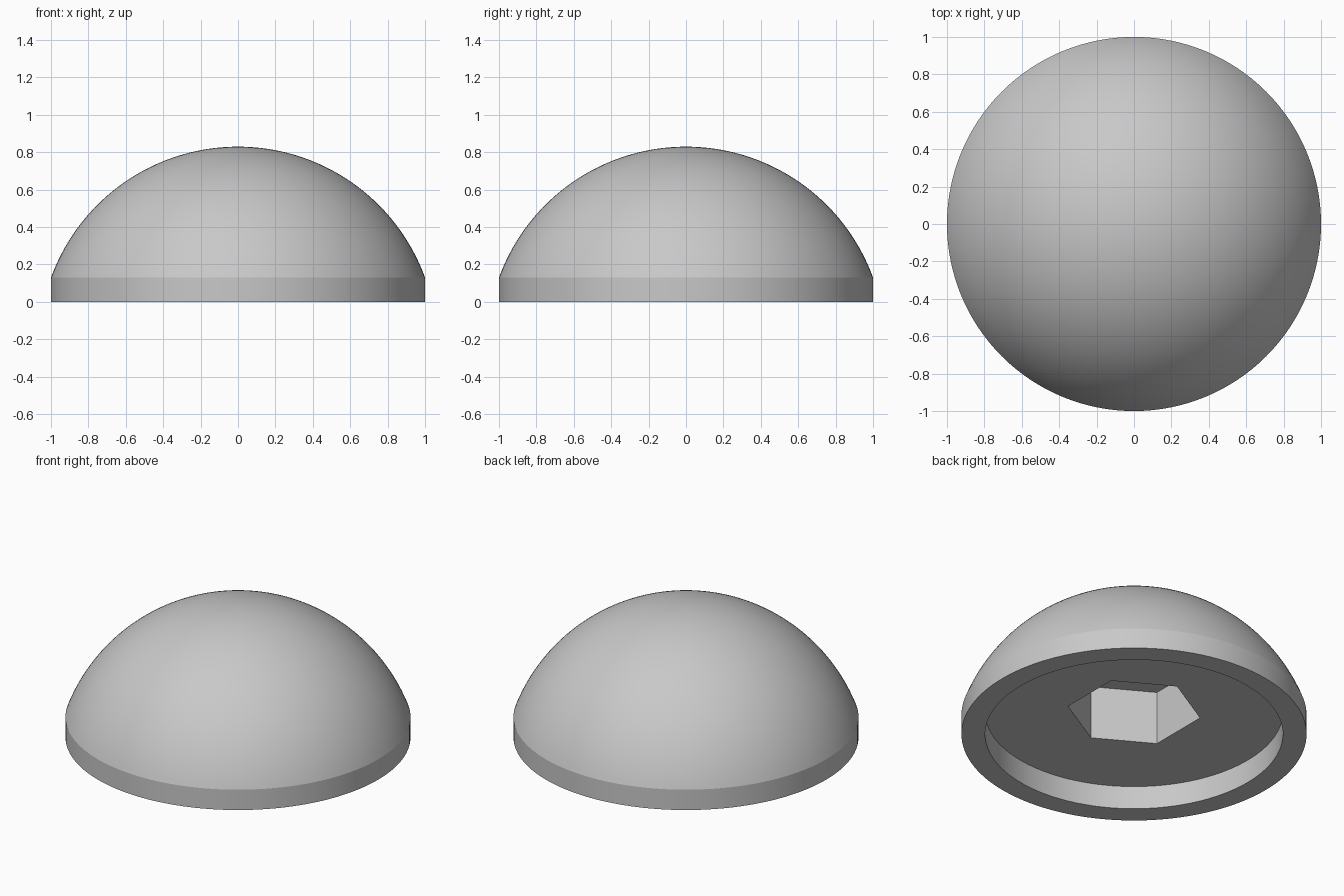
import bpy
import bmesh
from math import radians, sin, cos, asin, pi
from mathutils import Matrix

SEGMENTS = 128
RIM_Z, TOP_Z = 0.13, 0.83            # top of the straight wall, top of the dome
RECESS_RADIUS, RECESS_Z = 0.863, 0.148
SOCKET_RADIUS, SOCKET_Z = 0.388, 0.49

cube = bpy.data.objects.get("Cube")
if cube:
    bpy.data.objects.remove(cube, do_unlink=True)

grey = bpy.data.materials.new("plain_grey")
grey.use_nodes = True
grey.diffuse_color = (0.58, 0.58, 0.58, 1)
grey.node_tree.nodes["Principled BSDF"].inputs["Base Color"].default_value = grey.diffuse_color


def add_object(name, bm):
    bmesh.ops.recalc_face_normals(bm, faces=bm.faces)
    mesh = bpy.data.meshes.new(name)
    bm.to_mesh(mesh)
    bm.free()
    mesh.materials.append(grey)
    obj = bpy.data.objects.new(name, mesh)
    bpy.context.collection.objects.link(obj)
    return obj


def prism(name, sides, radius, z_low, z_high, turn=0):
    """Upright prism with its first corner turned away from +x."""
    bm = bmesh.new()
    ring = [bm.verts.new((radius * cos(turn + 2 * pi * i / sides),
                          radius * sin(turn + 2 * pi * i / sides), z_low))
            for i in range(sides)]
    base = bm.faces.new(ring)
    side = bmesh.ops.extrude_face_region(bm, geom=[base])
    top = [v for v in side["geom"] if isinstance(v, bmesh.types.BMVert)]
    bmesh.ops.translate(bm, verts=top, vec=(0, 0, z_high - z_low))
    return add_object(name, bm)


def dome_body():
    """Spherical cap above a short straight wall, closed underneath."""
    height = TOP_Z - RIM_Z
    ball = (1 + height ** 2) / (2 * height)
    spread = asin(1 / ball)
    rings = 40
    profile = [(0, 0), (1, 0)]
    for i in range(rings + 1):
        a = spread * (1 - i / rings)
        profile.append((ball * sin(a), TOP_Z - ball + ball * cos(a)))
    bm = bmesh.new()
    points = [bm.verts.new((r, 0, z)) for r, z in profile]
    edges = [bm.edges.new(pair) for pair in zip(points, points[1:])]
    bmesh.ops.spin(bm, geom=points + edges, axis=(0, 0, 1), cent=(0, 0, 0),
                   angle=2 * pi, steps=SEGMENTS)
    bmesh.ops.remove_doubles(bm, verts=bm.verts, dist=0.0005)
    # Merge the underside into one flat face
    under = [f for f in bm.faces if all(abs(v.co.z) < 0.0001 for v in f.verts)]
    bmesh.ops.dissolve_faces(bm, faces=under, use_verts=True)
    return add_object("dome", bm)


# Dome with a round recess below and a six-sided socket above it
dome = dome_body()
cutters = [
    prism("recess_cutter", SEGMENTS, RECESS_RADIUS, -0.2, RECESS_Z),
    prism("socket_cutter", 6, SOCKET_RADIUS, -0.1, SOCKET_Z, radians(30)),
]
bpy.ops.object.select_all(action='DESELECT')
bpy.context.view_layer.objects.active = dome
dome.select_set(True)
for cutter in cutters:
    cutter.hide_render = True
    cut = dome.modifiers.new(cutter.name, 'BOOLEAN')
    cut.operation = 'DIFFERENCE'
    cut.solver = 'EXACT'
    cut.object = cutter
    bpy.ops.object.modifier_apply(modifier=cut.name)
    bpy.data.objects.remove(cutter, do_unlink=True)

# Smooth curves, crisp rim and socket edges
bpy.ops.object.shade_smooth_by_angle(angle=radians(15))
